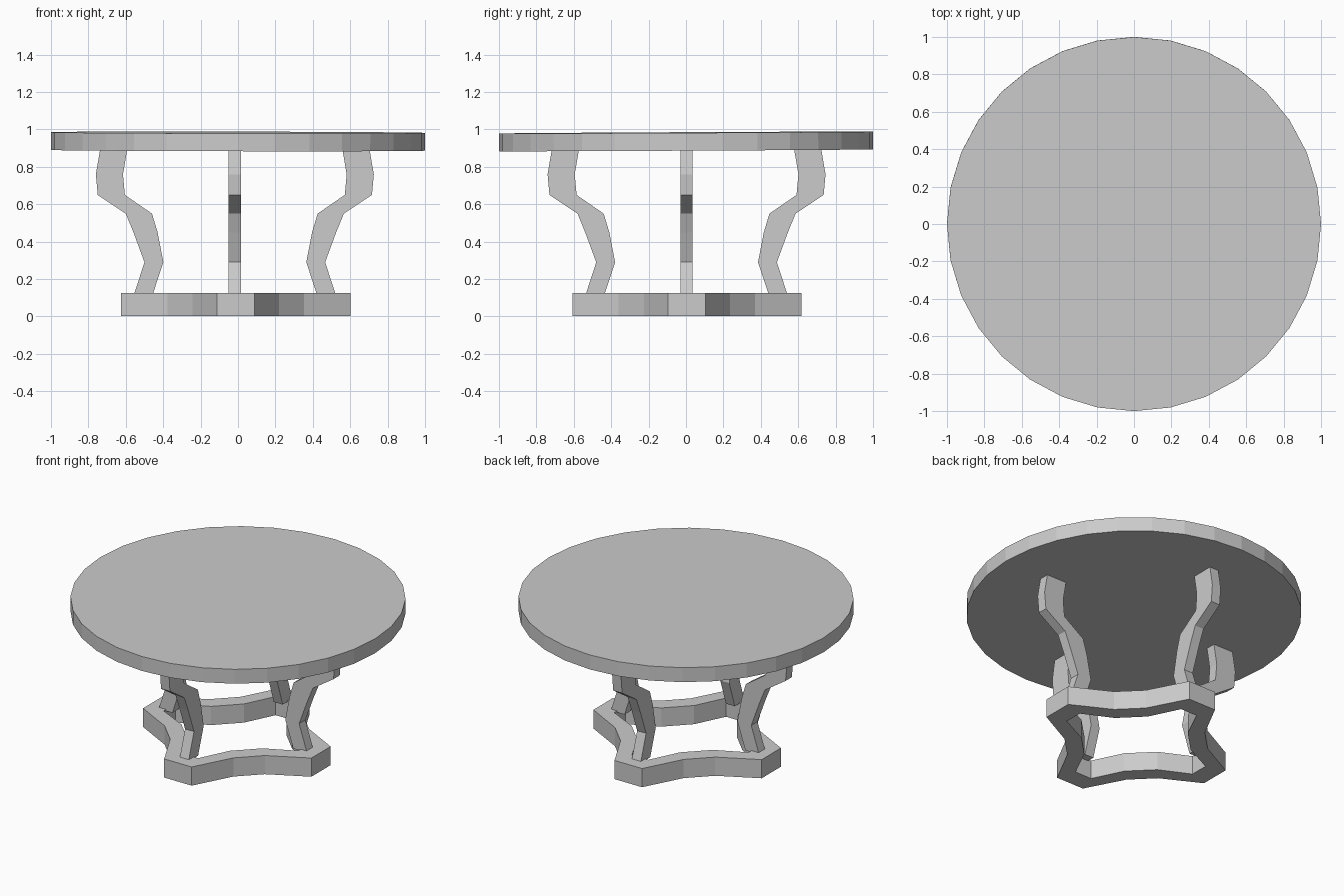
import bpy, bmesh
from math import pi, cos, sin
from mathutils import Matrix, Vector

if "Cube" in bpy.data.objects:
    bpy.data.objects.remove(bpy.data.objects["Cube"])


def finish(bm, name, loc=(0, 0, 0)):
    bmesh.ops.recalc_face_normals(bm, faces=bm.faces)
    me = bpy.data.meshes.new(name)
    bm.to_mesh(me)
    bm.free()
    ob = bpy.data.objects.new(name, me)
    ob.location = loc
    bpy.context.collection.objects.link(ob)
    return ob


def four_fold(points):
    """Repeat one quadrant of an outline around z."""
    return [(x * cos(k * pi / 2) - y * sin(k * pi / 2),
             x * sin(k * pi / 2) + y * cos(k * pi / 2))
            for k in range(4) for x, y in points]


# Round top, very slightly tilted
bpy.ops.mesh.primitive_cylinder_add(vertices=32, radius=1, depth=0.095,
                                    location=(0, 0, 0.936), rotation=(0.005, 0.002, 0))
bpy.context.object.name = "table_top"

# Curved legs: (radius outer, radius inner, height)
profile = [(0.54, 0.44, 0.115), (0.483, 0.382, 0.29), (0.542, 0.413, 0.45),
           (0.583, 0.443, 0.55), (0.733, 0.588, 0.65), (0.743, 0.598, 0.76),
           (0.72, 0.575, 0.895)]
outline = [(o, z) for o, i, z in profile] + [(i, z) for o, i, z in reversed(profile)]
for k, name in enumerate(("right_leg", "back_leg", "left_leg", "front_leg")):
    bm = bmesh.new()
    face = bm.faces.new([bm.verts.new((r, -0.0325, z)) for r, z in outline])
    ext = bmesh.ops.extrude_face_region(bm, geom=[face])
    bmesh.ops.translate(bm, vec=(0, 0.065, 0),
                        verts=[v for v in ext["geom"] if isinstance(v, bmesh.types.BMVert)])
    bmesh.ops.rotate(bm, matrix=Matrix.Rotation(k * pi / 2, 3, 'Z'), verts=bm.verts)
    finish(bm, name, (-0.017, 0.003, 0))

# Four-lobed base ring with concave sides
outer = four_fold([(0.613, 0.1), (0.365, 0.23), (0.23, 0.365), (0.1, 0.613)])
inner = four_fold([(0.49, 0.06), (0.295, 0.155), (0.155, 0.295), (0.06, 0.49)])
bm = bmesh.new()
loops = [[bm.verts.new((x, y, z)) for x, y in pts]
         for pts, z in ((outer, 0.002), (outer, 0.125), (inner, 0.125), (inner, 0.002))]
n = len(outer)
for a, b in zip(loops, loops[1:] + loops[:1]):
    for i in range(n):
        j = (i + 1) % n
        bm.faces.new((a[i], a[j], b[j], b[i]))
finish(bm, "base_ring", (-0.012, 0.005, 0))
